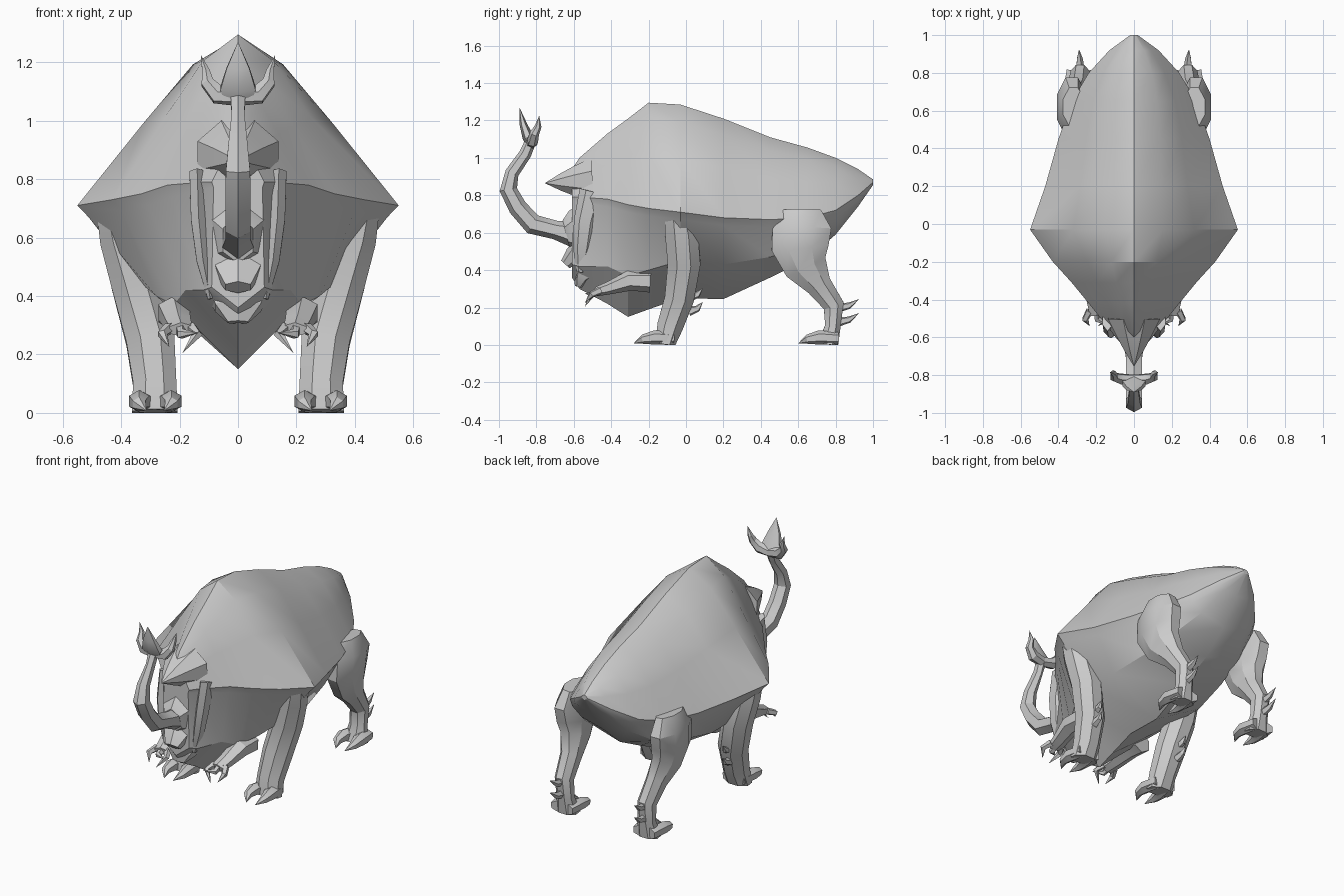
import bpy, bmesh, math
from mathutils import Vector


def finish(name, rings, mirror=False, angle=28):
    """Skin a list of closed rings into one capped object."""
    bm = bmesh.new()
    loops = [[bm.verts.new((p[0], p[1], max(p[2], 0.0))) for p in r] for r in rings]
    for a, b in zip(loops, loops[1:]):
        n = len(a)
        for i in range(n):
            j = (i + 1) % n
            bm.faces.new((a[i], a[j], b[j], b[i]))
    bm.faces.new(loops[0])
    bm.faces.new(loops[-1])
    bmesh.ops.remove_doubles(bm, verts=bm.verts, dist=0.0005)
    bmesh.ops.recalc_face_normals(bm, faces=bm.faces)
    me = bpy.data.meshes.new(name)
    bm.to_mesh(me)
    bm.free()
    ob = bpy.data.objects.new(name, me)
    bpy.context.collection.objects.link(ob)
    bpy.ops.object.select_all(action='DESELECT')
    ob.select_set(True)
    bpy.context.view_layer.objects.active = ob
    bpy.ops.object.shade_smooth_by_angle(angle=math.radians(angle))
    if mirror:
        ob.modifiers.new("mirror", 'MIRROR').use_axis[0] = True
    return ob


def tube(name, path, sides=8, mirror=False):
    """Tapered limb along points (x, y, z, half width, half depth)."""
    pts = [Vector(p[:3]) for p in path]
    rings = []
    for i, p in enumerate(path):
        t = (pts[min(i + 1, len(pts) - 1)] - pts[max(i - 1, 0)]).normalized()
        side = Vector((1, 0, 0))
        side = (side - t * side.dot(t)).normalized()
        up = t.cross(side)
        rings.append([])
        for k in range(sides):
            a = 2 * math.pi * (k + 0.5) / sides
            rings[-1].append(pts[i] + side * math.cos(a) * max(p[3], 1e-4)
                             + up * math.sin(a) * max(p[4], 1e-4))
    return finish(name, rings, mirror)


# Body: ridged shell above, wedge belly below
# y, ridge z, half width, rim z, lower half width, lower z, keel z
body = [
    (-0.61, 0.94, 0.09, 0.79, 0.09, 0.43, 0.36),
    (-0.57, 1.00, 0.12, 0.79, 0.12, 0.42, 0.30),
    (-0.42, 1.13, 0.24, 0.78, 0.18, 0.42, 0.22),
    (-0.31, 1.21, 0.33, 0.75, 0.22, 0.37, 0.15),
    (-0.20, 1.295, 0.43, 0.73, 0.28, 0.40, 0.19),
    (-0.03, 1.285, 0.55, 0.71, 0.34, 0.45, 0.25),
    (0.20, 1.21, 0.47, 0.68, 0.32, 0.43, 0.245),
    (0.45, 1.11, 0.40, 0.67, 0.28, 0.47, 0.36),
    (0.65, 1.055, 0.33, 0.68, 0.24, 0.53, 0.46),
    (0.80, 1.00, 0.24, 0.72, 0.16, 0.63, 0.59),
    (0.92, 0.94, 0.13, 0.80, 0.08, 0.76, 0.74),
    (1.00, 0.885, 0.02, 0.87, 0.01, 0.86, 0.855),
]
rings = []
for y, zt, w, zs, wl, zl, zb in body:
    r = max(0, y)
    h = zt - zs
    half = [(w * (0.28 + 0.15 * r), zt - 0.16 * h), (w * (0.58 + 0.12 * r), zt - 0.5 * h),
            (w, zs), (w * 0.93, zs - min(0.04, w * 0.2)), (wl, zl)]
    rings.append([(0, y, zt)] + [(x, y, z) for x, z in half] + [(0, y, zb)]
                 + [(-x, y, z) for x, z in reversed(half)])
finish("body_shell", rings)

# Brow point that overhangs the face
tube("brow_point", [(0, -0.50, 0.88, 0.15, 0.13), (0, -0.60, 0.875, 0.095, 0.085),
                    (0, -0.67, 0.87, 0.055, 0.05), (0, -0.755, 0.865, 0, 0)])

# Head: cheek plates, jaw and beak
tube("cheek_plate", [(0.14, -0.50, 0.82, 0.03, 0.07), (0.135, -0.54, 0.66, 0.03, 0.06),
                     (0.12, -0.555, 0.52, 0.025, 0.05), (0.095, -0.565, 0.39, 0.01, 0.02)],
     6, True)
tube("face", [(0, -0.50, 0.62, 0.14, 0.16), (0, -0.60, 0.60, 0.10, 0.12),
              (0, -0.64, 0.59, 0.06, 0.08)], 6)
tube("beak", [(0, -0.54, 0.54, 0.12, 0.06), (0, -0.60, 0.48, 0.085, 0.05),
              (0, -0.645, 0.43, 0.05, 0.03)], 6)
tube("jaw", [(0, -0.50, 0.42, 0.12, 0.08), (0, -0.56, 0.36, 0.09, 0.05),
             (0, -0.575, 0.31, 0.04, 0.02)], 6)

# Curved trident horn rising from the nose
tube("nose_horn", [(0, -0.55, 0.58, 0.075, 0.08), (0, -0.70, 0.615, 0.05, 0.05),
                   (0, -0.82, 0.645, 0.05, 0.055), (0, -0.90, 0.735, 0.05, 0.05),
                   (0, -0.95, 0.83, 0.048, 0.047), (0, -0.93, 0.92, 0.037, 0.037),
                   (0, -0.86, 1.02, 0.025, 0.033), (0, -0.83, 1.09, 0.03, 0.03)], 6)
tube("horn_middle_tine", [(0, -0.82, 1.07, 0.05, 0.025), (0, -0.845, 1.11, 0.07, 0.03),
                          (0, -0.87, 1.18, 0.045, 0.02), (0, -0.89, 1.27, 0, 0)], 6)
tube("horn_side_tine", [(0.0, -0.825, 1.08, 0.03, 0.03), (0.07, -0.82, 1.09, 0.035, 0.03),
                        (0.105, -0.81, 1.13, 0.025, 0.025), (0.11, -0.79, 1.17, 0.015, 0.018),
                        (0.127, -0.785, 1.225, 0, 0)], 6, True)

# Small folded arms with hooked fingers
tube("small_arm", [(0.22, -0.19, 0.34, 0.06, 0.06), (0.22, -0.30, 0.345, 0.06, 0.055),
                   (0.205, -0.41, 0.305, 0.05, 0.035), (0.195, -0.48, 0.285, 0.045, 0.025)],
     6, True)
for i, (dx, tx, tz) in enumerate([(-0.035, 0.19, 0.205), (0.0, 0.135, 0.275), (0.04, 0.235, 0.225)]):
    x = 0.195 + dx
    tube(f"arm_claw_{i + 1}", [(x, -0.46, 0.29, 0.022, 0.022), (x + dx * 0.6, -0.505, 0.27, 0.018, 0.018),
                               (tx, -0.54, tz, 0, 0)], 5, True)

# Legs
tube("front_leg", [(0.42, -0.04, 0.70, 0.07, 0.08), (0.395, -0.025, 0.60, 0.085, 0.095),
                   (0.35, -0.01, 0.44, 0.09, 0.095), (0.30, -0.035, 0.25, 0.09, 0.085),
                   (0.285, -0.085, 0.10, 0.08, 0.075), (0.285, -0.11, 0.0, 0.085, 0.06)], 8, True)
tube("hind_leg", [(0.32, 0.62, 0.72, 0.06, 0.11), (0.33, 0.62, 0.63, 0.085, 0.17),
                  (0.325, 0.61, 0.52, 0.085, 0.165), (0.315, 0.64, 0.42, 0.075, 0.125),
                  (0.295, 0.71, 0.32, 0.06, 0.075), (0.285, 0.79, 0.21, 0.055, 0.06),
                  (0.28, 0.785, 0.10, 0.055, 0.045), (0.28, 0.76, 0.0, 0.075, 0.06)], 8, True)

# Feet: pincer toes, plus heel spurs
for leg, y, back in (("front", -0.12, (0.31, 0.035)), ("hind", 0.76, (0.285, 0.82))):
    for label, s in (("inner", -1), ("outer", 1)):
        tube(f"{leg}_{label}_toe", [(0.283 + s * 0.035, y + 0.05, 0.035, 0.045, 0.035),
                                    (0.283 + s * 0.055, y - 0.05, 0.04, 0.04, 0.038),
                                    (0.283 + s * 0.055, y - 0.11, 0.03, 0.025, 0.025),
                                    (0.283 + s * 0.03, y - 0.16, 0.008, 0, 0)], 6, True)
    reach = 0.055 if leg == "front" else 0.105
    for k, z in enumerate((0.14, 0.215)):
        if leg == "front":
            z += 0.06
        bx, by = back
        tube(f"{leg}_spur_{k + 1}", [(bx, by - 0.02, z - 0.02, 0.025, 0.028),
                                     (bx + 0.003, by + reach * 0.5, z - 0.005, 0.018, 0.018),
                                     (bx + 0.006, by + reach, z + 0.03, 0, 0)], 5, True)
